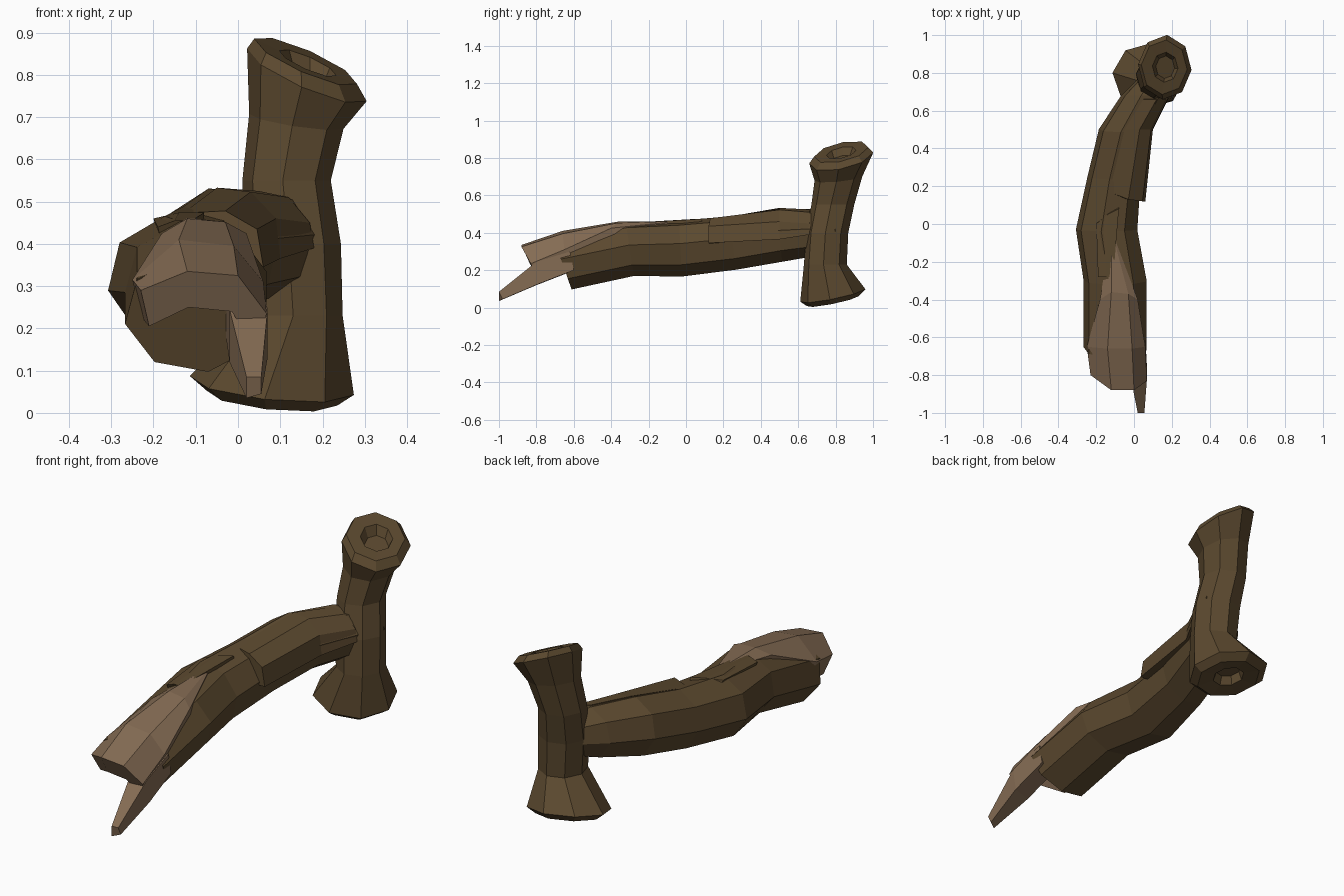
import bpy, bmesh, math
from mathutils import Vector


def material(name, rgb):
    m = bpy.data.materials.new(name)
    m.diffuse_color = (*rgb, 1)
    return m


BARK = material("brown bark", (0.105, 0.066, 0.028))
WOOD = material("pale bare wood", (0.235, 0.150, 0.088))


def loft(name, rings, mat):
    """Skin closed rings of equal length and cap both ends."""
    bm = bmesh.new()
    vs = [[bm.verts.new(p) for p in r] for r in rings]
    n = len(vs[0])
    for a, b in zip(vs, vs[1:]):
        for i in range(n):
            j = (i + 1) % n
            bm.faces.new((a[i], a[j], b[j], b[i]))
    bm.faces.new(vs[0])
    bm.faces.new(vs[-1])
    bmesh.ops.remove_doubles(bm, verts=bm.verts, dist=0.0005)
    bmesh.ops.recalc_face_normals(bm, faces=bm.faces)
    me = bpy.data.meshes.new(name)
    bm.to_mesh(me)
    bm.free()
    me.materials.append(mat)
    ob = bpy.data.objects.new(name, me)
    bpy.context.collection.objects.link(ob)
    return ob


def trunk_ring(cx, cy, cz, rx, rz, lean):
    pts = []
    for i in range(8):
        a = math.radians(10 + 45 * i)
        z = rz * math.sin(a)
        pts.append((cx + rx * math.cos(a), cy - lean * z, cz + z))
    return pts


def stem_ring(cx, cy, cz, rx, ry, tx=0, ty=0):
    pts = []
    for i in range(8):
        a = math.radians(45 * i - 5)
        x, y = rx * math.cos(a), ry * math.sin(a)
        pts.append((cx + x, cy + y, cz + tx * x + ty * y))
    return pts


# Long lying trunk
loft("trunk", [trunk_ring(*r) for r in (
    (-.10, -.66, .235, .170, .140, .35),
    (-.10, -.30, .310, .170, .143, .15),
    (-.145, -.03, .316, .165, .152, .05),
    (-.105, .25, .345, .143, .145, .10),
    (-.045, .50, .388, .143, .145, .10),
    (.06, .68, .400, .130, .128, 0),
    (.14, .80, .400, .090, .090, 0))], BARK)

# Upright stem with flared, hollowed ends
loft("upright_stem", [stem_ring(*r) for r in (
    (.08, .785, .085, .060, .055, -.10, .20),
    (.08, .785, .045, .075, .070, -.10, .20),
    (.08, .785, .035, .155, .140, -.10, .20),
    (.08, .785, .065, .195, .175, -.10, .20),
    (.14, .745, .230, .108, .115, 0, 0),
    (.13, .755, .400, .114, .113, 0, 0),
    (.115, .785, .550, .105, .115, 0, 0),
    (.138, .815, .690, .112, .128, -.15, .10),
    (.163, .830, .800, .142, .172, -.42, .20),
    (.160, .830, .832, .122, .145, -.42, .20),
    (.165, .830, .828, .068, .080, -.42, .20),
    (.165, .830, .790, .050, .060, -.42, .20))], BARK)


def shell(top, drop):
    """Close a row of points into a slab section by a lowered copy."""
    return top + [(x * .85 - .015, y + drop * .5, z - drop) for x, y, z in reversed(top)]


# Exposed pale wood on the broken front end
loft("bare_wood", [
    shell([(-.12, -.03, .462)] * 4, .02),
    shell([(-.18, -.40, .425), (-.12, -.36, .460), (-.03, -.37, .452), (.02, -.40, .425)], .09),
    shell([(-.25, -.65, .315), (-.14, -.66, .410), (-.01, -.66, .395), (.06, -.65, .310)], .09),
    shell([(-.23, -.80, .290), (-.12, -.88, .335), (.00, -.88, .325), (.068, -.83, .235)], .085),
], WOOD)

# Long splinter
def blade(y, x0, x1, z0, z1):
    return [(x0, y, z0), (x1, y + .02, z0 + .01), (x1, y, z1), (x0, y, z1)]


loft("splinter", [blade(-.62, -.03, .06, .19, .30), blade(-.80, -.02, .07, .12, .245),
                  blade(-1.0, .02, .055, .035, .085)], WOOD)


# Raised bark plate with a step at its front edge
def plate(top, core):
    c = Vector(core)
    return top + [tuple(Vector(p).lerp(c, .5)) for p in reversed(top)]


loft("bark_plate", [
    plate([(-.13, .17, .473), (-.03, .13, .478), (.045, .12, .435), (.06, .12, .345)], (-.12, .15, .33)),
    plate([(-.05, .50, .533), (.03, .50, .523), (.09, .50, .46), (.10, .50, .365)], (-.045, .5, .385)),
    plate([(.05, .66, .525), (.12, .66, .51), (.17, .66, .45), (.18, .66, .39)], (.06, .68, .40)),
], BARK)

# Small bark flake on the top
loft("bark_flake", [
    shell([(-.19, -.28, .440), (-.15, -.28, .455), (-.11, -.28, .455)], .06),
    shell([(-.20, .00, .460), (-.14, .05, .474), (-.08, .08, .474)], .06),
], BARK)
